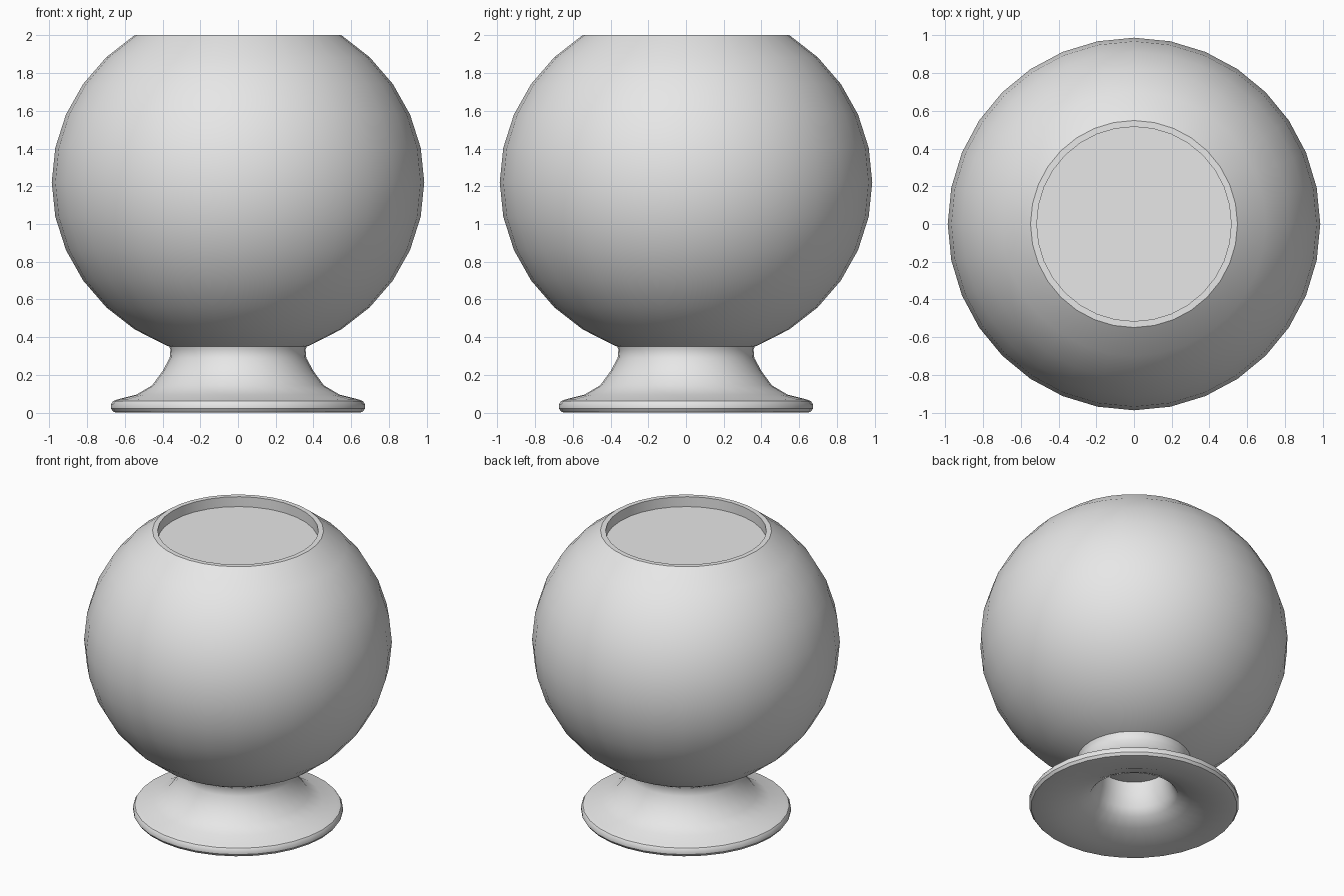
import bpy
import bmesh
import math

cube = bpy.data.objects.get("Cube")
if cube:
    bpy.data.objects.remove(cube, do_unlink=True)

SEGMENTS = 32

grey = bpy.data.materials.new("light_grey")
grey.use_nodes = True
color = (0.8, 0.8, 0.8, 1.0)
grey.diffuse_color = color
grey.node_tree.nodes["Principled BSDF"].inputs["Base Color"].default_value = color


def lathe(name, profile, closed=False):
    """Turn an (r, z) profile around the z axis; r = 0 closes at a pole."""
    bm = bmesh.new()
    rings = []
    for r, z in profile:
        if r < 1e-4:
            rings.append([bm.verts.new((0, 0, z))] * SEGMENTS)
            continue
        angles = [math.tau * i / SEGMENTS for i in range(SEGMENTS)]
        rings.append([bm.verts.new((r * math.cos(a), r * math.sin(a), z)) for a in angles])
    pairs = list(zip(rings, rings[1:]))
    if closed:
        pairs.append((rings[-1], rings[0]))
    for low, high in pairs:
        for i in range(SEGMENTS):
            j = (i + 1) % SEGMENTS
            corners = dict.fromkeys((low[i], low[j], high[j], high[i]))
            bm.faces.new(list(corners))
    bmesh.ops.recalc_face_normals(bm, faces=bm.faces)
    mesh = bpy.data.meshes.new(name)
    bm.to_mesh(mesh)
    bm.free()
    mesh.materials.append(grey)
    obj = bpy.data.objects.new(name, mesh)
    bpy.context.collection.objects.link(obj)
    bpy.ops.object.select_all(action="DESELECT")
    obj.select_set(True)
    bpy.context.view_layer.objects.active = obj
    bpy.ops.object.shade_smooth_by_angle(angle=math.radians(35))
    return obj


# Round bowl: slightly flattened sphere, open at the top with a short inner wall
WIDTH, HEIGHT, CENTRE = 0.987, 0.937, 1.221
STEP = math.pi / 16
bowl_profile = [
    (WIDTH * math.cos(k * STEP), CENTRE + HEIGHT * math.sin(k * STEP))
    for k in range(-8, 6)
]
INNER, FILL = 0.515, 1.93
bowl_profile += [(INNER, 2.0), (INNER, FILL)]
lathe("bowl", bowl_profile)

# Flat surface closing the mouth just below the rim
surface = lathe("fill_surface", [(INNER, FILL), (0, FILL)])
if surface.data.polygons[0].normal.z < 0:
    surface.data.flip_normals()

# Flared foot with a rounded lip and a hollow underside
foot_profile = [
    (0.37, 0.365), (0.358, 0.335), (0.362, 0.29), (0.40, 0.22),
    (0.455, 0.145), (0.54, 0.095), (0.635, 0.072),
    (0.662, 0.062), (0.673, 0.045), (0.673, 0.022), (0.66, 0.004),
    (0.64, 0.0), (0.50, 0.0),
    (0.36, 0.05), (0.28, 0.09), (0.25, 0.14), (0.225, 0.22), (0.215, 0.33),
]
lathe("foot", foot_profile, closed=True)
